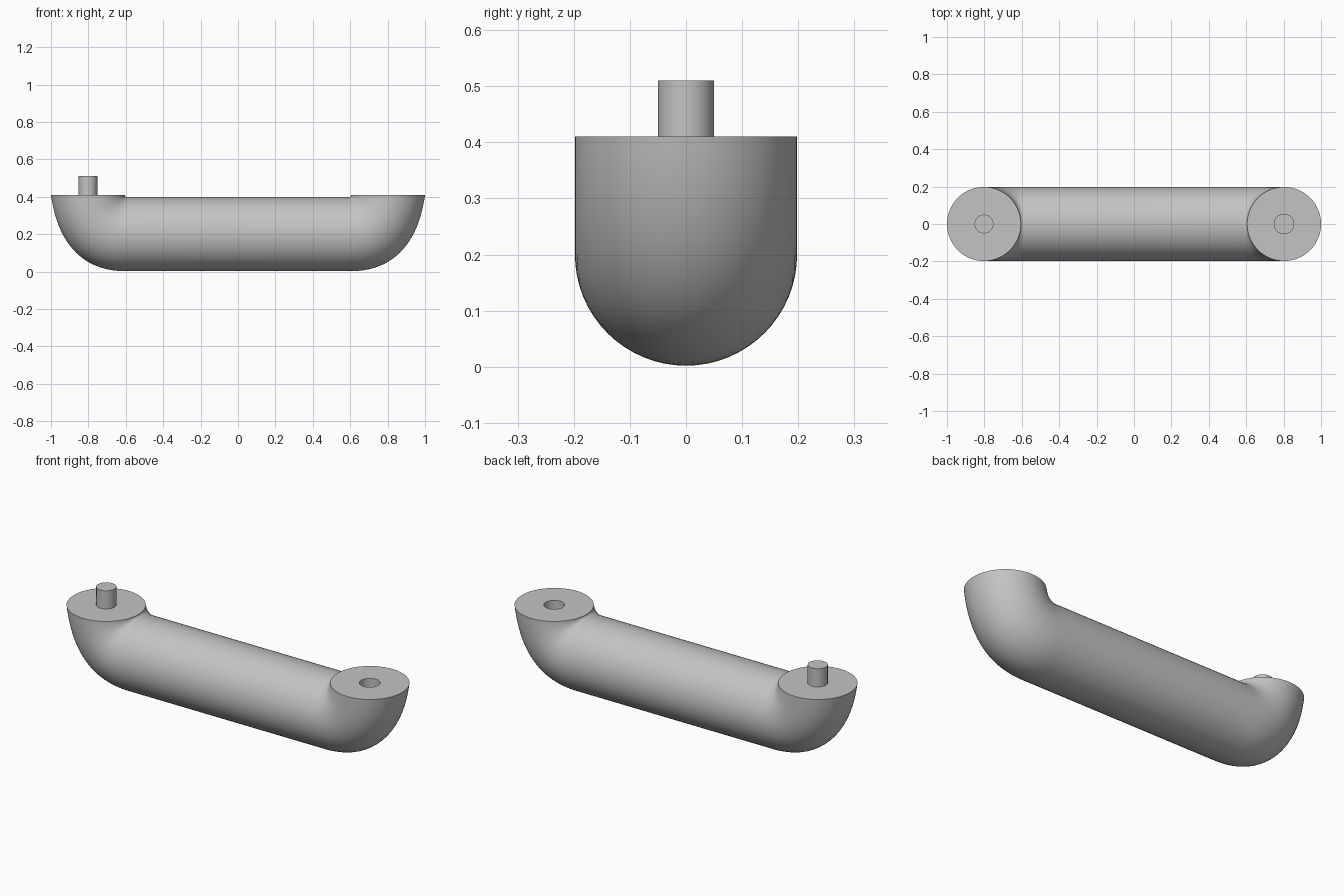
import bpy
import bmesh
from math import cos, sin, pi, radians
from mathutils import Vector

cube = bpy.data.objects.get("Cube")
if cube:
    bpy.data.objects.remove(cube, do_unlink=True)

SEGMENTS = 64
BEND_STEPS = 20
RADIUS = 0.198
END_X = 0.802
RIM_Z = 0.41

grey = bpy.data.materials.new("plain grey")
grey.use_nodes = True
colour = (0.55, 0.55, 0.55, 1)
grey.diffuse_color = colour
grey.node_tree.nodes["Principled BSDF"].inputs["Base Color"].default_value = colour


def bezier(points, t):
    a, b, c, d = (Vector(p) for p in points)
    s = 1 - t
    return a * s**3 + b * 3 * s * s * t + c * 3 * s * t * t + d * t**3


def add_ring(bm, inner, outer, half_width):
    """Elliptical ring spanning two points in the xz plane."""
    centre, axis = (inner + outer) / 2, (outer - inner) / 2
    ring = []
    for i in range(SEGMENTS):
        a = 2 * pi * i / SEGMENTS
        p = centre + axis * cos(a)
        ring.append(bm.verts.new((p.x, half_width * sin(a), p.y)))
    return ring


def flat_ring(bm, x, z, radius, side):
    return add_ring(bm, Vector((x - side * radius, z)), Vector((x + side * radius, z)), radius)


def loft(name, bm, rings):
    """Skin a list of rings, close both ends and shade the result."""
    for r, s in zip(rings, rings[1:]):
        for i in range(SEGMENTS):
            j = (i + 1) % SEGMENTS
            bm.faces.new((r[i], r[j], s[j], s[i]))
    bm.faces.new(rings[0])
    bm.faces.new(rings[-1])
    bmesh.ops.recalc_face_normals(bm, faces=bm.faces[:])
    mesh = bpy.data.meshes.new(name)
    bm.to_mesh(mesh)
    bm.free()
    mesh.materials.append(grey)
    obj = bpy.data.objects.new(name, mesh)
    bpy.context.collection.objects.link(obj)
    bpy.ops.object.select_all(action="DESELECT")
    obj.select_set(True)
    bpy.context.view_layer.objects.active = obj
    bpy.ops.object.shade_smooth_by_angle(angle=radians(35))
    return obj


# Bend outlines: tight fillet inside, broad sweep outside
inner_curve = [(0.59, 0.398), (0.6, 0.398), (0.605, 0.402), (0.605, RIM_Z)]
outer_curve = [(0.6, 0.002), (0.86, 0.002), (0.97, 0.19), (1.0, RIM_Z)]


def bend(bm, side):
    rings = []
    for k in range(BEND_STEPS + 1):
        t = k / BEND_STEPS
        p, q = bezier(inner_curve, t), bezier(outer_curve, t)
        p.x *= side
        q.x *= side
        rings.append(add_ring(bm, p, q, RADIUS))
    return rings


# Bar with upturned ends and a blind socket in its left end
bm = bmesh.new()
right_end = bend(bm, -1)
left_end = bend(bm, 1)
socket = [flat_ring(bm, END_X, z, 0.052, 1) for z in (RIM_Z, RIM_Z - 0.11)]
loft("bar", bm, right_end[::-1] + left_end + socket)

# Peg on the right end
bm = bmesh.new()
peg_rings = [flat_ring(bm, -END_X, z, 0.05, -1) for z in (RIM_Z - 0.01, 0.51)]
loft("peg", bm, peg_rings)
